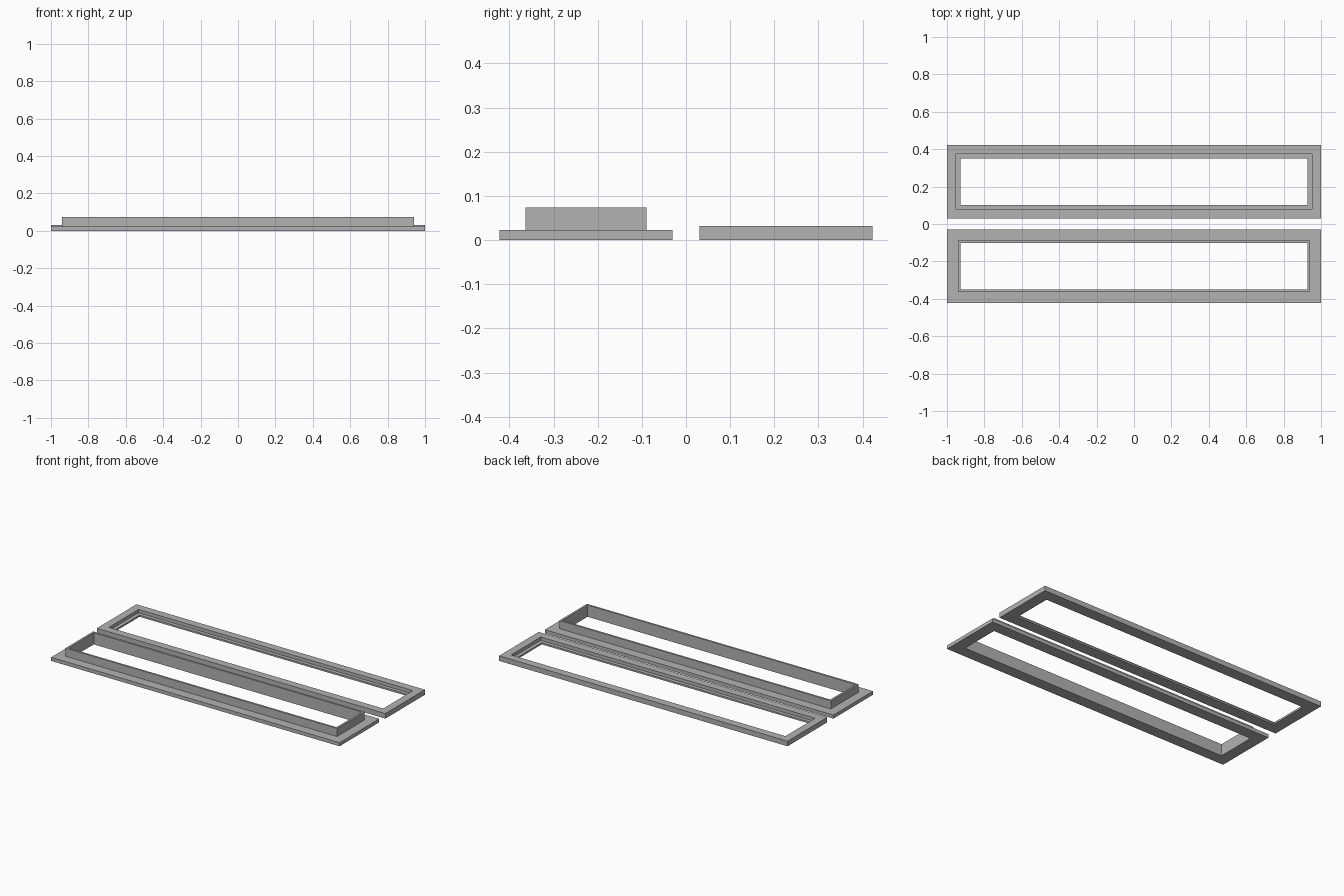
import bpy
import bmesh

cube = bpy.data.objects.get("Cube")
if cube:
    bpy.data.objects.remove(cube, do_unlink=True)

grey = bpy.data.materials.new("plain grey")
grey.use_nodes = True
colour = (0.45, 0.45, 0.45, 1)
grey.diffuse_color = colour
grey.node_tree.nodes["Principled BSDF"].inputs["Base Color"].default_value = colour

HALF_X, HALF_Y = 1.0, 0.196   # outer half size of each frame
CENTRE_Y = 0.2265             # distance of each frame from the middle
OPENING = 0.0715              # inset of the clear opening


def frame(name, y, profile):
    """Sweep a closed (inset, height) profile around a rectangle with mitred corners."""
    bm = bmesh.new()
    rings = []
    for inset, z in profile:
        a, b = HALF_X - inset, HALF_Y - inset
        corners = ((-a, -b), (a, -b), (a, b), (-a, b))
        rings.append([bm.verts.new((cx, cy, z)) for cx, cy in corners])
    for i, lower in enumerate(rings):
        upper = rings[(i + 1) % len(rings)]
        for k in range(4):
            n = (k + 1) % 4
            bm.faces.new((lower[k], lower[n], upper[n], upper[k]))
    bmesh.ops.recalc_face_normals(bm, faces=bm.faces)
    mesh = bpy.data.meshes.new(name)
    bm.to_mesh(mesh)
    bm.free()
    mesh.materials.append(grey)
    obj = bpy.data.objects.new(name, mesh)
    obj.location.y = y
    bpy.context.collection.objects.link(obj)


# Front frame: flat flange with a thin raised collar around the opening
flange, collar_top, collar = 0.0225, 0.0733, 0.059
frame("collared_frame", -CENTRE_Y, [
    (0, 0), (0, flange), (collar, flange),
    (collar, collar_top), (OPENING, collar_top), (OPENING, 0)])

# Back frame: thicker plate with a recessed ledge around the opening
plate, ledge, rebate = 0.0318, 0.0108, 0.049
frame("rebated_frame", CENTRE_Y, [
    (0, 0), (0, plate), (rebate, plate),
    (rebate, ledge), (OPENING, ledge), (OPENING, 0)])
